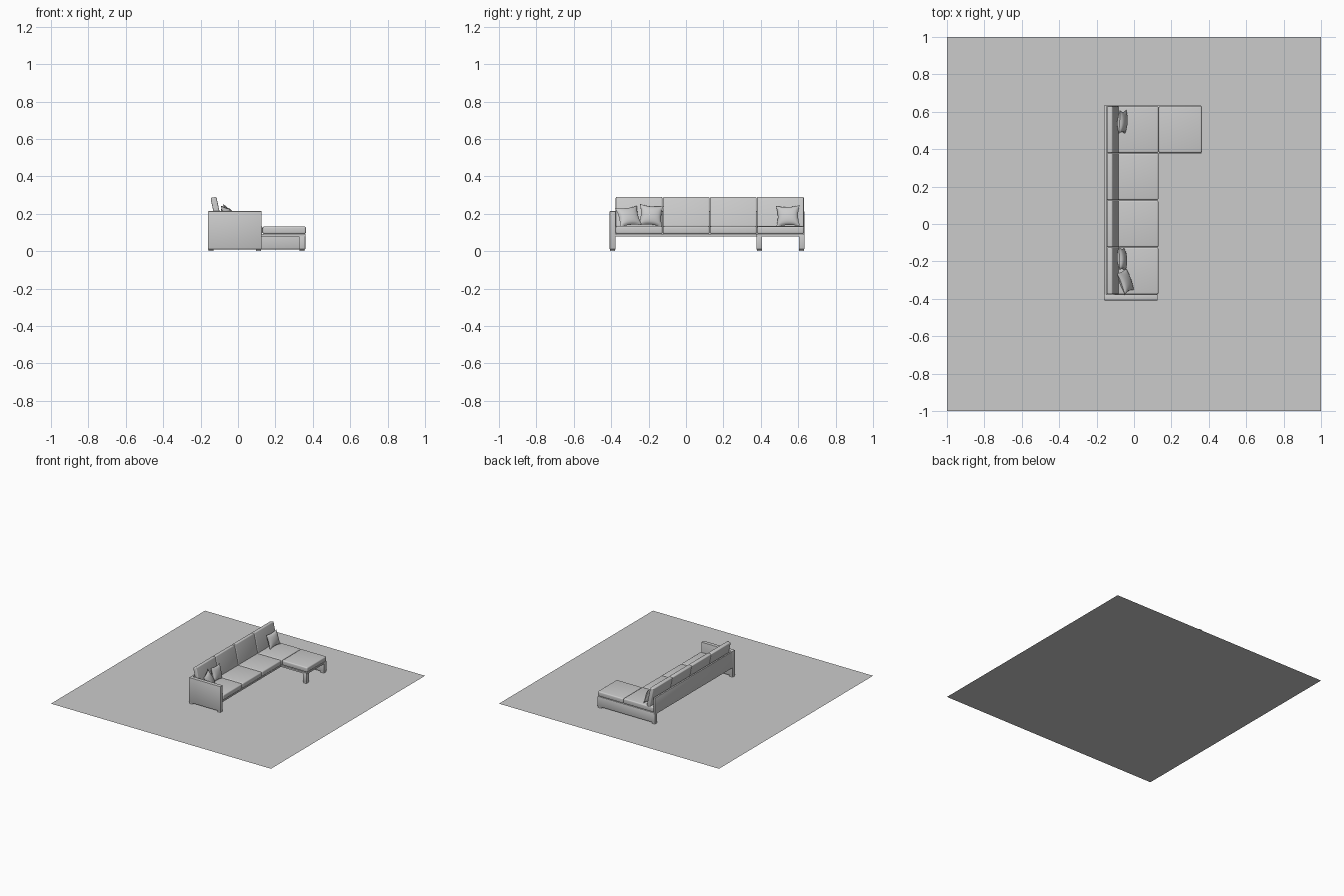
import bpy, bmesh
from math import radians
from mathutils import Matrix

if "Cube" in bpy.data.objects:
    bpy.data.objects.remove(bpy.data.objects["Cube"])


def finish(bm, name, matrix=None, smooth=False):
    bmesh.ops.recalc_face_normals(bm, faces=bm.faces)
    mesh = bpy.data.meshes.new(name)
    bm.to_mesh(mesh)
    bm.free()
    ob = bpy.data.objects.new(name, mesh)
    bpy.context.collection.objects.link(ob)
    if matrix is not None:
        ob.matrix_world = matrix
    if smooth:
        bpy.ops.object.select_all(action='DESELECT')
        ob.select_set(True)
        bpy.context.view_layer.objects.active = ob
        bpy.ops.object.shade_smooth_by_angle(angle=radians(40))
    return ob


def box(name, x, y, z, bevel=0.0, segs=2, tilt=0.0):
    """Box from (min, max) ranges, optionally rounded and tilted about y."""
    size = [b - a for a, b in (x, y, z)]
    mid = [(a + b) / 2 for a, b in (x, y, z)]
    bm = bmesh.new()
    bmesh.ops.create_cube(bm, size=1)
    bmesh.ops.scale(bm, vec=size, verts=bm.verts)
    if bevel:
        bmesh.ops.bevel(bm, geom=bm.edges[:], offset=bevel, segments=segs,
                        profile=0.5, affect='EDGES')
    m = Matrix.Translation(mid) @ Matrix.Rotation(radians(tilt), 4, 'Y')
    return finish(bm, name, m, bevel > 0)


def pillow(name, loc, lean, yaw, roll, w=0.128, h=0.118, thick=0.024):
    """Pinched square pillow: two domed grids meeting at a seam."""
    bm = bmesh.new()
    n = 14
    for side in (-1, 1):
        grid = []
        for i in range(n + 1):
            row = []
            for j in range(n + 1):
                u, v = 2 * i / n - 1, 2 * j / n - 1
                d = ((1 - u * u) * (1 - v * v)) ** 0.55
                y = u * w / 2 * (1 - 0.15 * (1 - v * v) * u * u)
                z = v * h / 2 * (1 - 0.15 * (1 - u * u) * v * v)
                row.append(bm.verts.new((side * thick * d, y, z)))
            grid.append(row)
        for i in range(n):
            for j in range(n):
                bm.faces.new((grid[i][j], grid[i + 1][j],
                              grid[i + 1][j + 1], grid[i][j + 1]))
    bmesh.ops.remove_doubles(bm, verts=bm.verts, dist=1e-5)
    m = (Matrix.Translation(loc) @ Matrix.Rotation(radians(yaw), 4, 'Z')
         @ Matrix.Rotation(radians(-lean), 4, 'Y')
         @ Matrix.Rotation(radians(roll), 4, 'X'))
    return finish(bm, name, m, True)


# Floor sheet
bm = bmesh.new()
bmesh.ops.create_grid(bm, x_segments=1, y_segments=1, size=1)
finish(bm, "floor_sheet")

# Wooden frame: arm, back, end panel, seat decks
B = 0.002
box("arm_panel", (-0.16, 0.126), (-0.408, -0.377), (0.01, 0.214), B)
box("back_panel", (-0.16, -0.146), (-0.377, 0.633), (0.078, 0.214), B)
box("end_panel", (-0.16, 0.36), (0.603, 0.633), (0.01, 0.092), B)
box("seat_deck", (-0.146, 0.126), (-0.377, 0.603), (0.078, 0.091))
box("chaise_deck", (0.126, 0.36), (0.377, 0.603), (0.078, 0.091))
box("chaise_leg", (0.325, 0.36), (0.377, 0.407), (0.01, 0.078), B)

# Foot pads under each support
for x, y in ((-0.145, -0.392), (0.109, -0.392), (-0.145, 0.618),
             (0.342, 0.618), (0.342, 0.392)):
    box("foot_pad", (x - 0.014, x + 0.014), (y - 0.013, y + 0.013), (0, 0.01))

# Four seat and back cushions in a row
for i in range(4):
    y = (-0.377 + 0.252 * i + 0.001, -0.377 + 0.252 * (i + 1) - 0.001)
    box("seat_cushion", (-0.145, 0.131), y, (0.092, 0.134), 0.009, 4)
    box("back_cushion", (-0.13, -0.098), y, (0.126, 0.290), 0.007, 4, -12.3)

# Chaise cushion
box("chaise_cushion", (0.132, 0.363), (0.38, 0.631), (0.092, 0.132), 0.009, 4)

# Throw pillows
pillow("pillow_outer", (-0.046, -0.307, 0.186), 28, 17, 6)
pillow("pillow_inner", (-0.064, -0.187, 0.191), 15, 4, -5)
pillow("pillow_chaise", (-0.062, 0.545, 0.188), 17, -4, 2)
